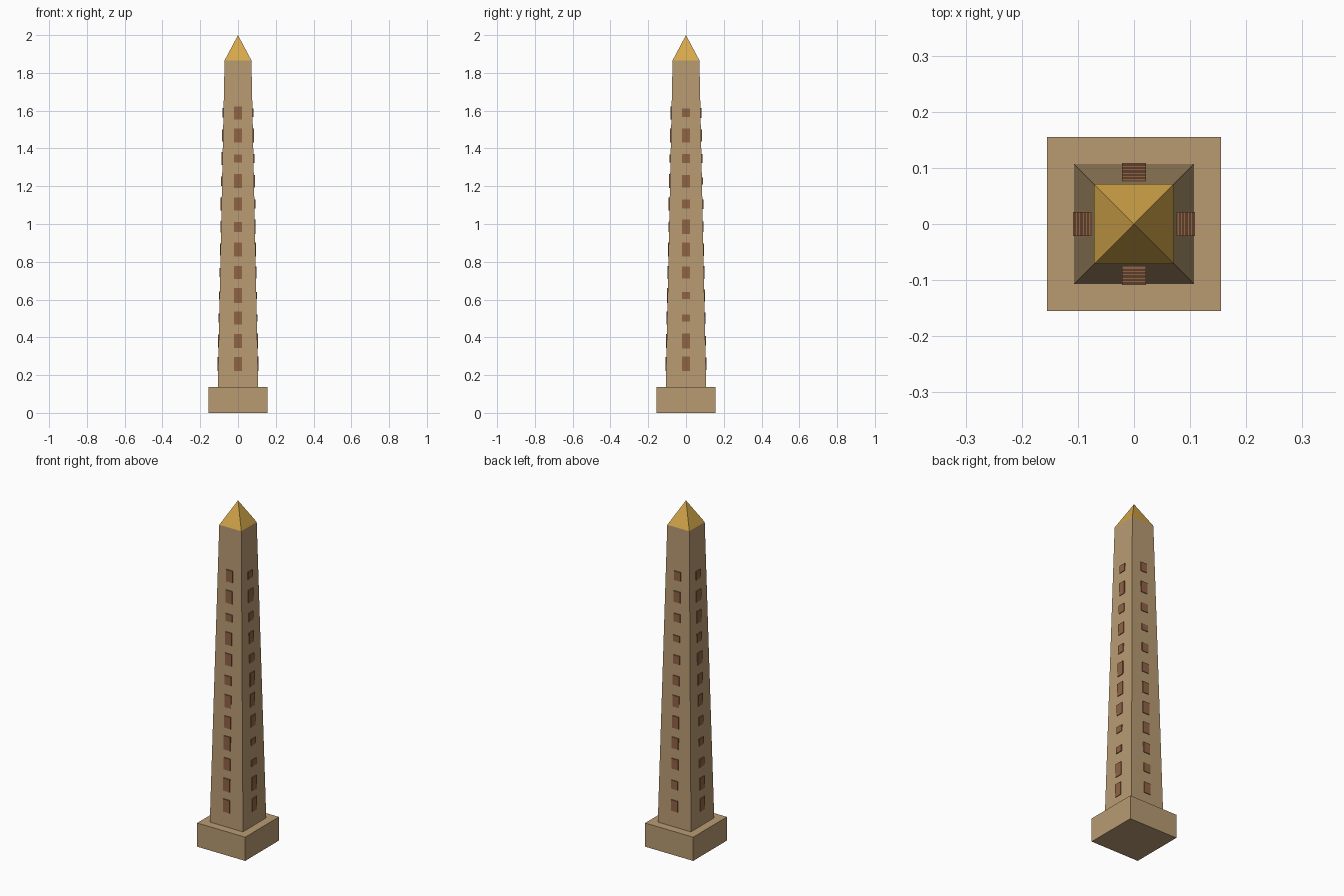
import bpy, bmesh
from math import pi, sqrt
from mathutils import Matrix

cube = bpy.data.objects.get("Cube")
if cube:
    bpy.data.objects.remove(cube, do_unlink=True)


def material(name, rgb):
    m = bpy.data.materials.new(name)
    m.use_nodes = True
    m.diffuse_color = (*rgb, 1)
    m.node_tree.nodes["Principled BSDF"].inputs["Base Color"].default_value = (*rgb, 1)
    return m


STONE = material("sandstone", (0.48, 0.33, 0.17))
GOLD = material("gold", (0.66, 0.39, 0.07))
BROWN = material("carved_brown", (0.28, 0.125, 0.06))


def finish(name, bm, mat):
    mesh = bpy.data.meshes.new(name)
    bm.to_mesh(mesh)
    bm.free()
    mesh.materials.append(mat)
    obj = bpy.data.objects.new(name, mesh)
    bpy.context.collection.objects.link(obj)
    return obj


def square_taper(name, z0, z1, half0, half1, mat):
    """Four-sided block with square ends, from half0 below to half1 above."""
    bm = bmesh.new()
    place = Matrix.Translation((0, 0, (z0 + z1) / 2)) @ Matrix.Rotation(pi / 4, 4, "Z")
    bmesh.ops.create_cone(bm, cap_ends=True, segments=4, radius1=half0 * sqrt(2),
                          radius2=half1 * sqrt(2), depth=z1 - z0, matrix=place)
    return finish(name, bm, mat)


# Plinth, tapering shaft and pointed cap
Z_BASE, Z_TOP = 0.138, 1.866
HALF_BASE, HALF_TOP = 0.107, 0.071
square_taper("plinth", 0, Z_BASE, 0.155, 0.155, STONE)
square_taper("shaft", Z_BASE, Z_TOP, HALF_BASE, HALF_TOP, STONE)
square_taper("cap", Z_TOP, 2, HALF_TOP, 0, GOLD)

# Raised carvings: panel heights (thousandths) from bottom to top on each side
SIDES = {
    "front": (74, 74, 69, 80, 69, 74, 53, 69, 74, 43, 74, 69),
    "right": (76, 78, 37, 37, 64, 74, 78, 48, 64, 48, 74, 43),
    "back": (64, 50, 60, 64, 70, 66, 55, 50, 37, 48, 64, 53),
    "left": (74, 70, 48, 43, 50, 64, 60, 70, 50, 70, 64, 50),
}
FIRST, STEP, WIDTH, DEPTH, RAISE = 0.26, 0.1208, 0.042, 0.02, 0.0045

for turn, (side, heights) in enumerate(SIDES.items()):
    bm = bmesh.new()
    for i, h in enumerate(heights):
        z = FIRST + i * STEP
        wall = HALF_BASE + (HALF_TOP - HALF_BASE) * (z - Z_BASE) / (Z_TOP - Z_BASE)
        y = -(wall + RAISE - DEPTH / 2)
        place = (Matrix.Rotation(turn * pi / 2, 4, "Z") @ Matrix.Translation((0, y, z))
                 @ Matrix.Diagonal((WIDTH, DEPTH, h / 1000, 1)))
        bmesh.ops.create_cube(bm, size=1, matrix=place)
    finish(side + "_carvings", bm, BROWN)
